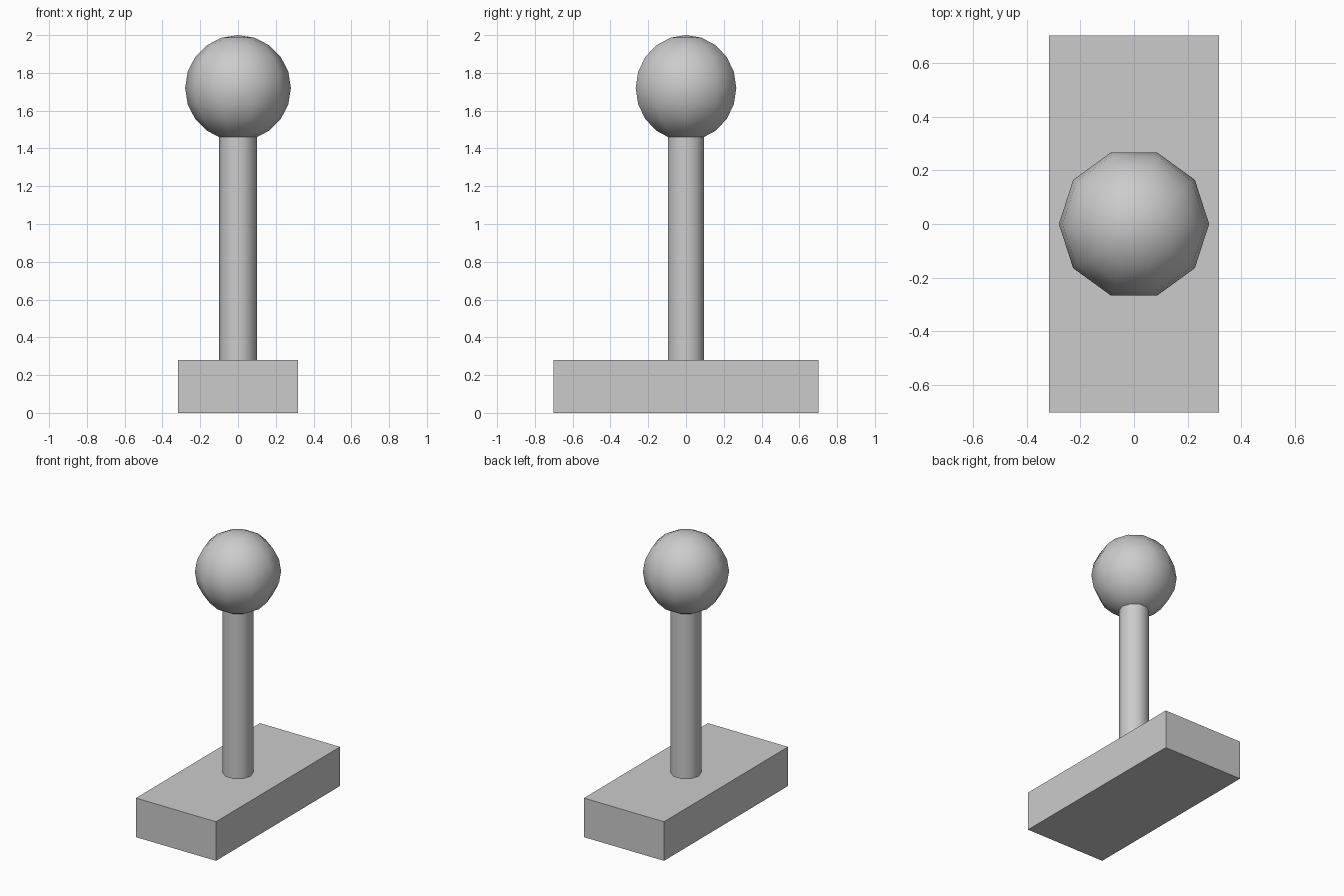
import bpy, bmesh
from math import sin, cos, pi

if "Cube" in bpy.data.objects:
    bpy.data.objects.remove(bpy.data.objects["Cube"])

SIDES = 10


def finish(name, bm, smooth):
    bmesh.ops.remove_doubles(bm, verts=bm.verts, dist=1e-5)
    bmesh.ops.recalc_face_normals(bm, faces=bm.faces)
    mesh = bpy.data.meshes.new(name)
    bm.to_mesh(mesh)
    bm.free()
    obj = bpy.data.objects.new(name, mesh)
    bpy.context.collection.objects.link(obj)
    if smooth:
        bpy.ops.object.select_all(action='DESELECT')
        obj.select_set(True)
        bpy.context.view_layer.objects.active = obj
        bpy.ops.object.shade_smooth_by_angle(angle=smooth)
    return obj


def lathe(name, profile, smooth):
    # turn a (radius, height) profile around z, first corner on +x
    bm = bmesh.new()
    rings = [[bm.verts.new((r * cos(2 * pi * i / SIDES), r * sin(2 * pi * i / SIDES), z))
              for i in range(SIDES)] for r, z in profile]
    for a, b in zip(rings, rings[1:]):
        for i in range(SIDES):
            j = (i + 1) % SIDES
            bm.faces.new((a[i], a[j], b[j], b[i]))
    return finish(name, bm, smooth)


# base block
bm = bmesh.new()
bmesh.ops.create_cube(bm, size=1)
for v in bm.verts:
    v.co.x *= 0.635
    v.co.y *= 1.405
    v.co.z = (v.co.z + 0.5) * 0.28
finish("base", bm, None)

# upright shaft
lathe("shaft", [(0, 0.28), (0.1, 0.28), (0.1, 1.46), (0, 1.46)], pi / 4)

# round knob
R, CENTRE = 0.28, 1.72
lathe("knob", [(R * sin(pi * k / 10), CENTRE - R * cos(pi * k / 10)) for k in range(11)], pi / 3)
